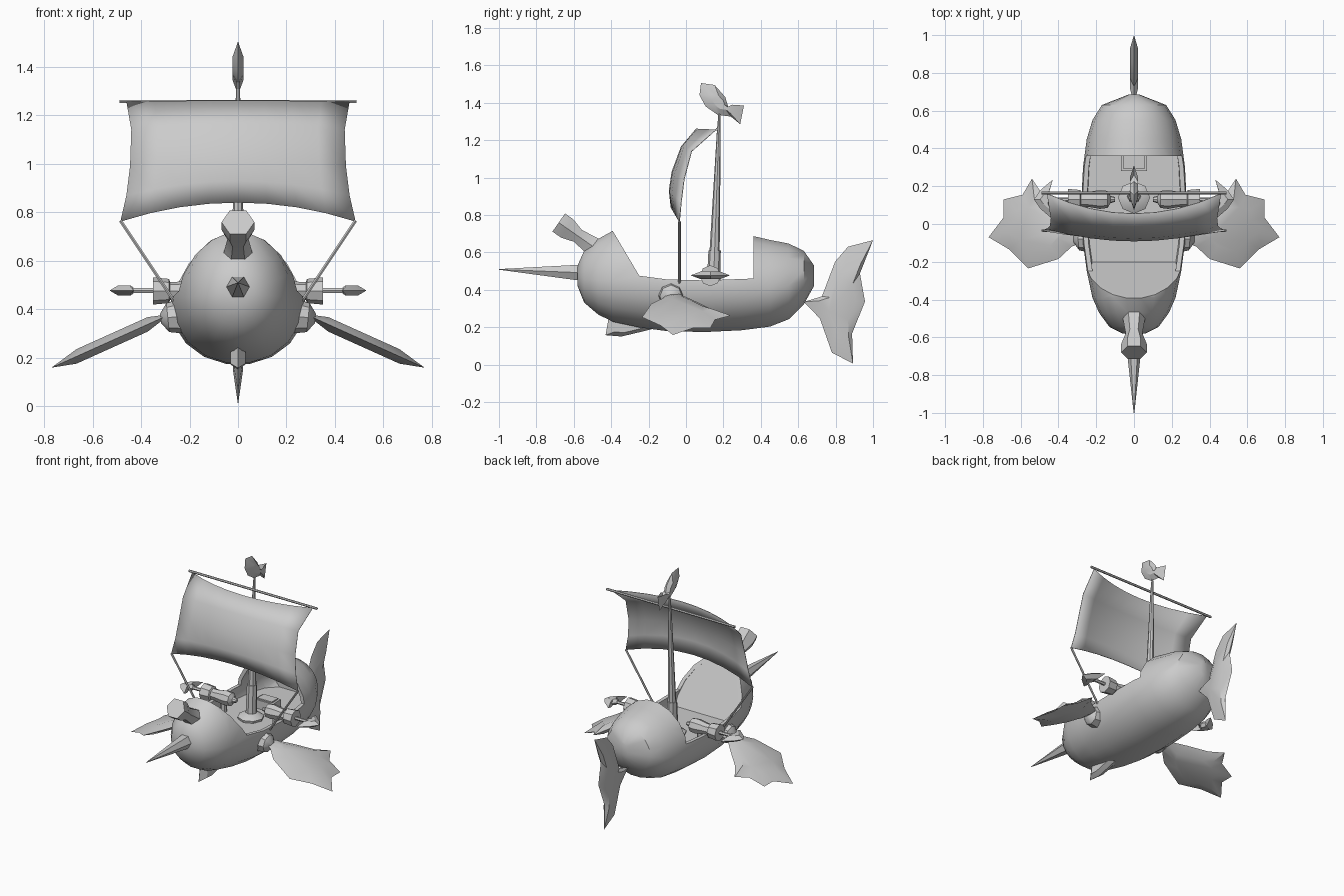
import bpy, math
from mathutils import Vector

cube = bpy.data.objects.get("Cube")
if cube:
    bpy.data.objects.remove(cube)

grey = bpy.data.materials.new("plain grey")
grey.use_nodes = True
grey.diffuse_color = (0.6, 0.6, 0.6, 1)
grey.node_tree.nodes["Principled BSDF"].inputs["Base Color"].default_value = (0.6, 0.6, 0.6, 1)


def finish(ob, angle=40):
    bpy.ops.object.select_all(action="DESELECT")
    ob.select_set(True)
    bpy.context.view_layer.objects.active = ob
    bpy.ops.object.mode_set(mode="EDIT")
    bpy.ops.mesh.select_all(action="SELECT")
    bpy.ops.mesh.normals_make_consistent(inside=False)
    bpy.ops.object.mode_set(mode="OBJECT")
    bpy.ops.object.shade_smooth_by_angle(angle=math.radians(angle))
    return ob


def make(name, verts, faces, angle=40):
    me = bpy.data.meshes.new(name)
    me.from_pydata([tuple(v) for v in verts], [], faces)
    me.materials.append(grey)
    ob = bpy.data.objects.new(name, me)
    bpy.context.collection.objects.link(ob)
    return finish(ob, angle)


def loft(name, rings, angle=40):
    n = len(rings[0])
    faces = [(r * n + i, r * n + (i + 1) % n, (r + 1) * n + (i + 1) % n, (r + 1) * n + i)
             for r in range(len(rings) - 1) for i in range(n)]
    last = (len(rings) - 1) * n
    faces += [tuple(range(n)), tuple(range(last, last + n))]
    return make(name, [v for ring in rings for v in ring], faces, angle)


def turned(name, origin, axis, profile, sides=8, angle=40):
    """Round part: profile holds (distance along axis, radius)."""
    q = Vector(axis).to_track_quat("Z", "Y")
    rings = []
    for d, r in profile:
        rings.append([Vector(origin) + q @ Vector((r * math.cos(t), r * math.sin(t), d))
                      for t in (math.tau * i / sides for i in range(sides))])
    return loft(name, rings, angle)


def rod(name, a, b, r, sides=6):
    d = Vector(b) - Vector(a)
    return turned(name, a, d, [(0, r), (d.length, r)], sides)


def blade(name, outline, half, place, core=0.6):
    """Flat part with a sharp rim and a thicker middle."""
    n = len(outline)
    cx = sum(p[0] for p in outline) / n
    cy = sum(p[1] for p in outline) / n
    inner = [(cx + (x - cx) * core, cy + (y - cy) * core) for x, y in outline]
    verts = [place(x, y, 0) for x, y in outline]
    for side in (half, -half):
        verts += [place(x, y, side) for x, y in inner]
    faces = []
    for k in (n, 2 * n):
        faces += [(i, (i + 1) % n, k + (i + 1) % n, k + i) for i in range(n)]
        faces.append(tuple(range(k, k + n)))
    return make(name, verts, faces, 30)


def upright(x, y, n):
    return (n, x, y)


def prism(name, outline, half):
    return loft(name, [[(x, y, z) for y, z in outline] for x in (-half, half)])


def boolean(ob, cutter, op):
    mod = ob.modifiers.new("cut", "BOOLEAN")
    mod.object, mod.operation, mod.solver = cutter, op, "EXACT"
    bpy.context.view_layer.objects.active = ob
    bpy.ops.object.modifier_apply(modifier=mod.name)
    bpy.data.objects.remove(cutter)


# Hull: stations of (y, bottom, top, half width)
STATIONS = [(-.58, .42, .53, .06), (-.545, .33, .61, .13), (-.47, .265, .675, .185),
            (-.39, .225, .72, .22), (-.25, .195, .73, .25), (-.1, .175, .73, .27),
            (.1, .17, .72, .28), (.3, .18, .705, .27), (.45, .2, .67, .25),
            (.55, .24, .65, .22), (.63, .32, .61, .17), (.685, .42, .53, .03)]


def body(name, inset):
    rings = []
    for y, low, top, w in STATIONS:
        low, top, w = low + inset, top - inset, max(w - inset, .01)
        mid = low + .45 * (top - low)
        ring = []
        for i in range(18):
            t = math.tau * i / 18
            h = math.sin(t)
            ring.append((w * math.cos(t), y, mid + h * ((top - mid) if h > 0 else (mid - low))))
        rings.append(ring)
    return loft(name, rings)


hull = body("hull", 0)
boolean(hull, prism("opening", [(-.45, .81), (-.395, .72), (-.25, .475), (-.1, .455),
                                (.1, .45), (.36, .46), (.36, .9), (-.45, .9)], .5), "DIFFERENCE")
room = body("room", .025)
boolean(room, prism("room_limits", [(-.395, .72), (-.2, .38), (.62, .38), (.62, .8),
                                    (-.395, .8)], .5), "INTERSECT")
boolean(hull, room, "DIFFERENCE")
finish(hull, 35)

# Horn and spout on the head
turned("horn", (0, -.53, .49), (0, -1, .04), [(0, .053), (.47, .002)], 6)
turned("spout", (0, -.43, .585), (0, -.82, .57),
       [(0, .075), (.08, .06), (.18, .044), (.25, .068), (.305, .068)], 6, 50)

# Tail fin and chin fin
blade("tail_fin", [(.63, .335), (.727, .365), (.797, .55), (.866, .63), (1, .665), (.93, .487),
                   (.957, .337), (.888, .166), (.893, .005), (.78, .064), (.716, .246)],
      .02, upright)
blade("chin_fin", [(-.43, .157), (-.345, .15), (-.24, .175), (-.14, .2), (-.3, .26), (-.41, .27)],
      .03, upright)

# Mast with its foot
turned("mast_foot", (0, .14, .37), (0, 0, 1), [(0, .08), (.025, .085), (.05, .045)], 8)
turned("mast", (0, .145, .38), (0, .035, 1),
       [(0, .037), (.23, .033), (.23, .027), (.88, .01), (.97, .005)], 8)

# Fish on the mast top
blade("fish_vane", [(.08, 1.505), (.153, 1.495), (.21, 1.43), (.225, 1.38), (.26, 1.36),
                    (.31, 1.385), (.29, 1.285), (.24, 1.326), (.17, 1.335), (.105, 1.38),
                    (.072, 1.44)], .022, upright, .45)

# Sail: rows of (half width, edge y, edge z, middle y, middle z)
ROWS = [(.46, .16, 1.255, .055, 1.26), (.44, .03, 1.14, -.025, 1.165),
        (.445, -.01, .99, -.075, 1.03), (.46, -.025, .87, -.09, .93), (.485, -.035, .762, -.08, .84)]
COLS = 8
verts = []
for w, ey, ez, my, mz in ROWS:
    for c in range(COLS + 1):
        u = 2 * c / COLS - 1
        k = u * u
        verts.append((u * w, my + (ey - my) * k, mz + (ez - mz) * k))
quads = [(r * (COLS + 1) + c, r * (COLS + 1) + c + 1, (r + 1) * (COLS + 1) + c + 1,
          (r + 1) * (COLS + 1) + c) for r in range(len(ROWS) - 1) for c in range(COLS)]
sail = make("sail", verts, quads)
cloth = sail.modifiers.new("cloth", "SOLIDIFY")
cloth.thickness = .004
cloth.offset = 0
rod("yard", (-.49, .165, 1.257), (.49, .165, 1.257), .008)

# Chest on the deck
prism("chest", [(.28, .37), (.37, .37), (.37, .44), (.28, .44)], .07)
prism("chest_lid", [(.29, .44), (.36, .44), (.36, .448), (.29, .448)], .055)

# Paired parts
FLIPPER = [(.28, -.1), (.33, -.12), (.4, -.185), (.56, -.235), (.66, -.135), (.77, -.07),
           (.69, .035), (.69, .13), (.59, .155), (.54, .24), (.48, .15), (.38, .06), (.28, -.04)]
HARPOON = [(.53, .13), (.495, .18), (.43, .235), (.45, .165), (.42, .13), (.45, .095),
           (.43, .025), (.495, .08)]
for s, side in ((1, "left"), (-1, "right")):
    blade(side + "_flipper", FLIPPER, .03,
          lambda x, y, n: (s * x, y, .37 - (x - .3) * .45 + n))
    turned(side + "_shoulder", (s * .24, -.08, .37), (s, 0, -.1),
           [(0, .07), (.05, .06), (.08, .02)], 8)
    rod(side + "_rope", (s * .485, -.035, .765), (s * .255, -.035, .42), .007)
    turned(side + "_cannon", (0, .13, .475), (s, 0, 0),
           [(.1, .012), (.125, .02), (.14, .045), (.18, .05), (.25, .038), (.28, .038),
            (.285, .05), (.35, .056)], 8)
    rod(side + "_cannon_stand", (s * .2, .13, .36), (s * .2, .13, .46), .022, 8)
    rod(side + "_harpoon_shaft", (s * .34, .13, .477), (s * .46, .13, .477), .011)
    blade(side + "_harpoon_head", HARPOON, .02, lambda x, y, n: (s * x, y, .477 + n), .5)
